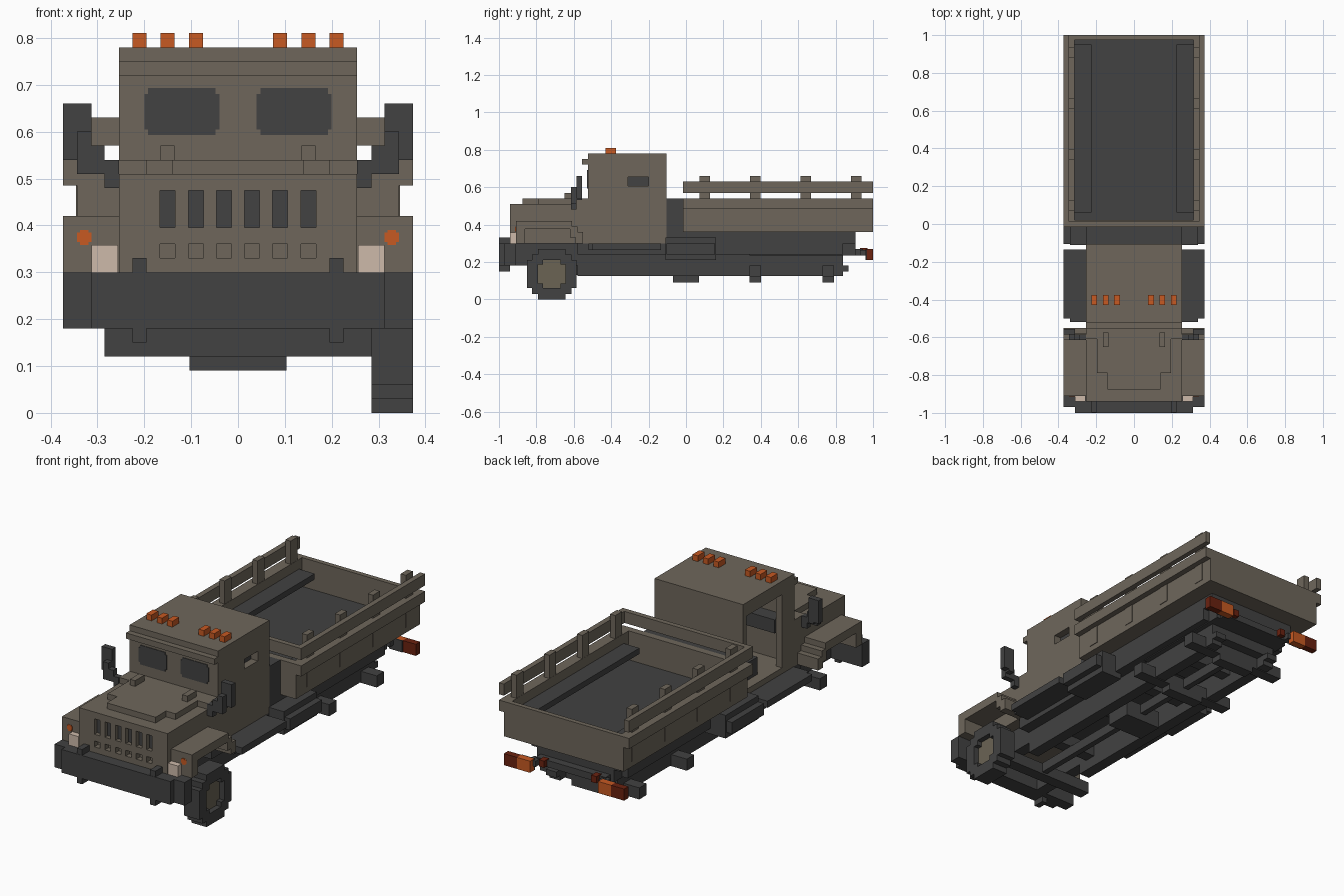
import bpy
import bmesh

old = bpy.data.objects.get("Cube")
if old:
    bpy.data.objects.remove(old, do_unlink=True)


def material(name, r, g, b):
    m = bpy.data.materials.new(name)
    m.use_nodes = True
    m.diffuse_color = (r, g, b, 1)
    m.node_tree.nodes["Principled BSDF"].inputs["Base Color"].default_value = (r, g, b, 1)
    return m


BROWN = material("drab brown paint", .156, .134, .105)
DARK = material("charcoal", .054, .054, .054)
ORANGE = material("orange lens", .57, .1, .016)
RED = material("dark red lens", .145, .016, .005)
PALE = material("pale headlight", .61, .49, .4)
HUB = material("hub tan", .145, .126, .088)

OUT = .373   # half width of the vehicle
CAB = .254   # half width of the cab and bonnet


def part(name, mat, *boxes, mirror=False):
    """One object made of boxes (x0, x1, y0, y1, z0, z1), optionally repeated at -x."""
    bm = bmesh.new()
    for lo_x, hi_x, lo_y, hi_y, lo_z, hi_z in boxes:
        spans = [(lo_x, hi_x)]
        if mirror:
            spans.append((-hi_x, -lo_x))
        for a, b in spans:
            cube = bmesh.ops.create_cube(bm, size=1)["verts"]
            bmesh.ops.scale(bm, verts=cube, vec=(b - a, hi_y - lo_y, hi_z - lo_z))
            bmesh.ops.translate(bm, verts=cube, vec=((a + b) / 2, (lo_y + hi_y) / 2, (lo_z + hi_z) / 2))
    mesh = bpy.data.meshes.new(name)
    bm.to_mesh(mesh)
    bm.free()
    mesh.materials.append(mat)
    obj = bpy.data.objects.new(name, mesh)
    bpy.context.collection.objects.link(obj)
    return obj


def wide(half, *rest):
    """Box centred on x = 0."""
    return (-half, half, *rest)


# Cab shell, with the door missing on the -x side
part("cab_roof", BROWN, wide(CAB, -.525, -.105, .75, .78))
part("cab_back", BROWN, wide(CAB, -.135, -.105, .3, .75))
part("cab_front", BROWN, wide(CAB, -.525, -.495, .3, .75))
part("cab_floor", BROWN, wide(CAB, -.495, -.135, .3, .33))
part("closed_door", BROWN, (.215, CAB, -.495, -.31, .33, .75), (.215, CAB, -.2, -.135, .33, .75),
     (.215, CAB, -.31, -.2, .33, .605), (.215, CAB, -.31, -.2, .655, .75))
part("door_window", DARK, (.2, .216, -.32, -.19, .595, .665))
part("open_door_frame", BROWN, (-CAB, -.22, -.495, -.425, .33, .75),
     (-CAB, -.22, -.425, -.135, .71, .75))
part("sun_visor", BROWN, wide(CAB, -.555, -.525, .72, .75))
part("windscreen", DARK, (.04, .2, -.528, -.524, .605, .68),
     (.048, .192, -.528, -.524, .593, .693), mirror=True)
part("dashboard", DARK, wide(.215, -.495, -.42, .5, .57))
part("seat", DARK, wide(.2, -.3, -.15, .33, .42))
part("roof_lights", ORANGE, *[(x - .015, x + .015, -.43, -.375, .78, .81)
                              for x in (.09, .15, .21)], mirror=True)

# Bonnet in stepped layers
part("bonnet_body", BROWN, wide(CAB, -.91, -.525, .3, .51))
part("bonnet_top", BROWN, wide(.195, -.79, -.525, .5, .54), wide(.14, -.875, -.79, .5, .54))
part("cowl", BROWN, wide(CAB, -.61, -.525, .5, .54))
part("bonnet_latches", BROWN, (.135, .165, -.65, -.575, .53, .57), mirror=True)

# Grille bars around the slots
slots = [-.15, -.09, -.03, .03, .09, .15]
edges = [-CAB] + [x + s for x in slots for s in (-.016, .016)] + [CAB]
bars = [(a, b, -.94, -.91, .3, .51) for a, b in zip(edges[::2], edges[1::2])]
for x in slots:
    for low, high in ((.3, .33), (.36, .395), (.475, .51)):
        bars.append((x - .016, x + .016, -.94, -.91, low, high))
part("grille", BROWN, *bars)
part("grille_slots", DARK, *[(x - .016, x + .016, -.917, -.909, .395, .475) for x in slots])

# Front wings, hollow above the wheel and stepped at the back
part("front_wing", BROWN, (CAB, OUT, -.91, -.61, .375, .42), (CAB, OUT, -.91, -.86, .3, .39),
     (CAB, OUT, -.62, -.58, .33, .39), (CAB, OUT, -.59, -.55, .3, .36), mirror=True)
part("headlight", PALE, (.256, .313, -.94, -.905, .3, .358), mirror=True)
part("turn_signal", ORANGE, (.313, .343, -.913, -.909, .365, .385),
     (.319, .337, -.9125, -.909, .358, .39), mirror=True)
part("wing_mirror", DARK, (.313, OUT, -.585, -.555, .6, .66), (.343, OUT, -.585, -.555, .54, .6),
     (.313, .343, -.615, -.555, .53, .6), (.285, .343, -.615, -.585, .51, .57),
     (CAB, .285, -.615, -.585, .48, .54), mirror=True)

# Front bumper and tow hooks
part("front_bumper", DARK, wide(.313, -1, -.94, .18, .3), wide(OUT, -.97, -.91, .18, .3))
part("tow_hook", DARK, (.195, .225, -.999, -.94, .15, .33), mirror=True)

# Single front wheel, built from stepped bands
WY, WZ = -.7175, .135
bands = []
for sign in (-1, 1):
    for half, near, far in ((.0725, .105, .135), (.105, .075, .105)):
        z0, z1 = sorted((WZ + sign * near, WZ + sign * far))
        bands.append((.285, OUT, WY - half, WY + half, z0, z1))
    y0, y1 = sorted((WY + sign * .0725, WY + sign * .1325))
    bands.append((.285, OUT, y0, y1, .06, .21))
    for corner in (-1, 1):
        cy, cz = WY + sign * .06, WZ + corner * .063
        bands.append((.285, OUT, cy - .0125, cy + .0125, cz - .012, cz + .012))
part("wheel_tyre", DARK, *bands)
part("wheel_hub", HUB, (.3, .345, WY - .0725, WY + .0725, .06, .21))

# Ladder chassis, axles and belly
part("chassis_floor", DARK, wide(CAB, -.58, .84, .24, .3))
part("chassis_rails", DARK, (.135, .195, -.58, .84, .125, .24), (.135, .195, .84, .87, .15, .18),
     (.135, .195, -.91, -.58, .18, .3), mirror=True)
part("cross_members", DARK, *[wide(.135, y - .03, y + .03, .18, .24)
                              for y in (-.5, -.1, .2, .55, .81)])
part("axles", DARK, *[wide(.285, y - .03, y + .03, .12, .18) for y in (-.72, .37, .76)])
part("differentials", DARK, *[wide(.104, y - w, y + w, .09, .18)
                              for y, w in ((0, .07), (.37, .03), (.76, .03))])
part("prop_shaft", DARK, wide(.015, -.72, .76, .13, .18))
part("subframe", DARK, wide(CAB, -.1, .905, .3, .36), wide(.22, .34, .905, .235, .3))
part("running_board", DARK, (.22, OUT, -.5, -.135, .265, .3), (.22, .34, -.52, -.5, .265, .3),
     mirror=True)
part("fuel_tank", DARK, (.22, .34, -.11, .16, .21, .33), (.34, OUT, -.105, .155, .24, .3),
     mirror=True)
part("cab_rear_locker", DARK, wide(CAB, -.105, -.015, .3, .54))

# Cargo bed
part("bed_base", BROWN, wide(.343, -.015, 1, .36, .385))
part("bed_floor", DARK, wide(.315, .02, .975, .384, .39))
part("bed_side", BROWN, (.315, .343, -.015, 1, .36, .54), (.34, OUT, -.015, 1, .485, .54),
     mirror=True)
part("bed_ends", BROWN, wide(.34, -.015, .02, .36, .54), wide(.34, .975, 1, .36, .54))
part("bench", DARK, (.225, .315, .06, .95, .46, .49), mirror=True)
part("side_rail", BROWN, (.345, OUT, -.015, 1, .57, .63), mirror=True)
part("front_rail", BROWN, wide(.345, -.015, .012, .57, .63))
part("rail_posts", BROWN, *[(.316, .346, y - .028, y + .028, .39, .66)
                            for y in (.1, .37, .64, .91)], mirror=True)

# Tail lamps on a rear bar
part("rear_bar", DARK, wide(.2, .84, .945, .235, .27), (-.22, -.18, .93, .975, .235, .265),
     (.18, .22, .93, .975, .235, .265))
part("lamp_backing", DARK, (.195, .27, .96, .966, .21, .27), mirror=True)
part("tail_lamp", RED, (.27, .345, .965, 1, .21, .27), (.135, .165, .93, .97, .24, .275),
     mirror=True)
part("rear_turn_signal", ORANGE, (.195, .27, .966, 1, .21, .27), mirror=True)
